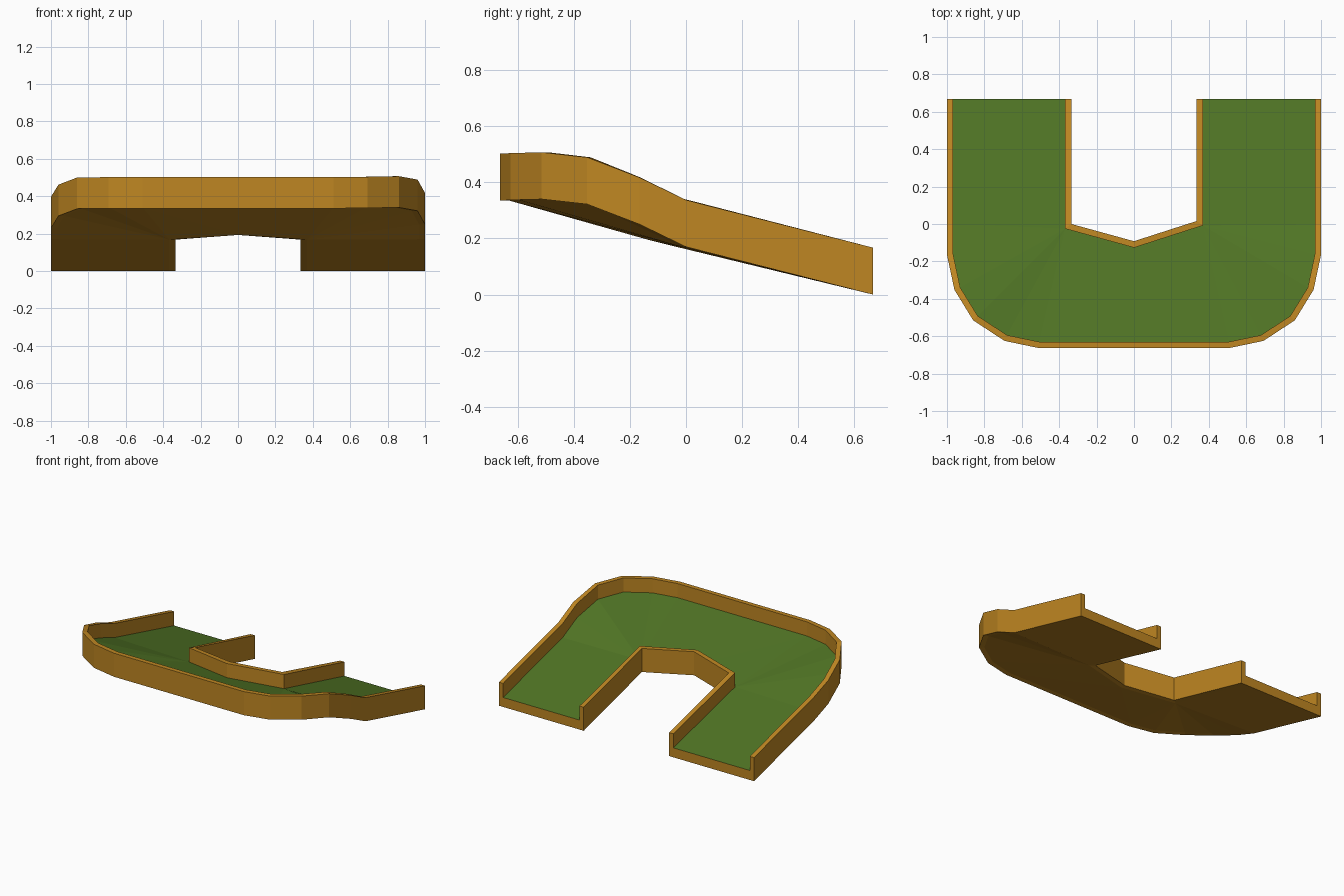
import bpy, bmesh
from mathutils import Vector

if "Cube" in bpy.data.objects:
    bpy.data.objects.remove(bpy.data.objects["Cube"])

WALL_T, WALL_H, FLOOR_H, END_Y = 0.033, 0.167, 0.067, 0.667


def material(name, rgb):
    m = bpy.data.materials.new(name)
    m.diffuse_color = (*rgb, 1)
    m.use_nodes = True
    m.node_tree.nodes["Principled BSDF"].inputs["Base Color"].default_value = m.diffuse_color
    return m


wood = material("wood", (0.52, 0.24, 0.016))
turf = material("turf", (0.08, 0.175, 0.018))


def make_object(name, verts, faces, mat, fix_normals=False):
    mesh = bpy.data.meshes.new(name)
    mesh.from_pydata(verts, [], faces)
    if fix_normals:
        bm = bmesh.new()
        bm.from_mesh(mesh)
        bmesh.ops.recalc_face_normals(bm, faces=bm.faces)
        bm.to_mesh(mesh)
        bm.free()
    mesh.materials.append(mat)
    ob = bpy.data.objects.new(name, mesh)
    bpy.context.collection.objects.link(ob)


def offset(path, t):
    """Shift a path sideways in plan with mitred corners; t > 0 is left."""
    def normal(a, b):
        d = (b - a).to_2d().normalized()
        return Vector((-d.y, d.x))
    out = []
    for i, p in enumerate(path):
        n1 = normal(path[max(i - 1, 0)], path[max(i, 1)])
        n2 = normal(path[min(i, len(path) - 2)], path[min(i + 1, len(path) - 1)])
        m = (n1 + n2).normalized()
        s = m * (t / m.dot(n1))
        out.append(p + Vector((s.x, s.y, 0)))
    return out


def lift(path, h):
    return [p + Vector((0, 0, h)) for p in path]


def make_wall(name, a, b):
    n = len(a)
    verts = a + b + lift(b, WALL_H) + lift(a, WALL_H)
    faces = [(k * n + i, k * n + i + 1, (k + 1) % 4 * n + i + 1, (k + 1) % 4 * n + i)
             for k in range(4) for i in range(n - 1)]
    faces += [tuple(k * n + e for k in range(4)) for e in (0, n - 1)]
    make_object(name, verts, faces, wood, True)


# Rounded outer edge: plan of one side, bottom heights of left and right sides
plan = [(1, END_Y), (1, 0), (1, -0.165), (0.96, -0.352), (0.86, -0.515),
        (0.692, -0.625), (0.51, -0.663)]
left_z = [0, 0.17, 0.23, 0.295, 0.333, 0.335, 0.335]
right_z = [0, 0.17, 0.25, 0.322, 0.34, 0.337, 0.335]
outer = [Vector((-x, y, z)) for (x, y), z in zip(plan, left_z)]
outer += [Vector((x, y, z)) for (x, y), z in zip(plan, right_z)][::-1]

# Inner notch edge
inner = [Vector(p) for p in ((-0.335, END_Y, 0), (-0.335, 0, 0.168), (0, -0.092, 0.193),
                             (0.335, 0.016, 0.168), (0.335, END_Y, 0))]

outer_in = offset(outer, WALL_T)
inner_in = offset(inner, -WALL_T)
make_wall("outer_wall", outer, outer_in)
make_wall("inner_wall", inner, inner_in)

# Sloped track surface bridged between the walls
no = len(outer_in)
faces, a, b = [], 0, 0
for step in "b" + "o" * 5 + "ioi" + "o" * 5 + "b":
    da, db = step in "bo", step in "bi"
    face = [a, a + 1] if da else [a]
    face += [no + b + 1, no + b] if db else [no + b]
    faces.append(face)
    a, b = a + da, b + db
bottom = outer_in + inner_in
make_object("turf_surface", lift(bottom, FLOOR_H), faces, turf)

# Wooden underside with the two open end faces
n = len(bottom)
last = n - 1
under = [f[::-1] for f in faces]
under += [(0, no, n + no, n), (last, no - 1, n + no - 1, n + last)]
make_object("track_base", bottom + lift(bottom, FLOOR_H), under, wood)
